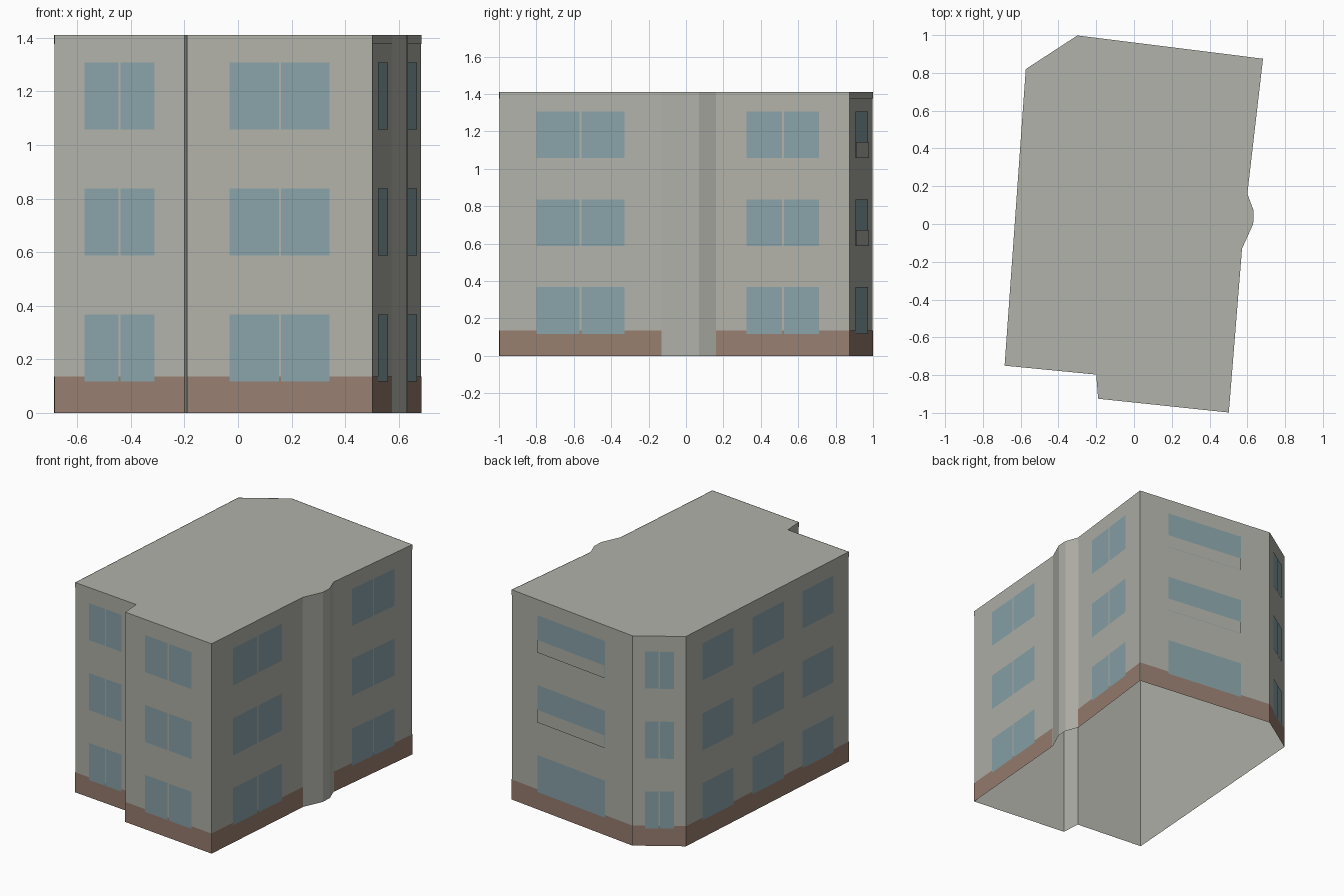
import bpy, bmesh
from mathutils import Vector

if "Cube" in bpy.data.objects:
    bpy.data.objects.remove(bpy.data.objects["Cube"], do_unlink=True)


def material(name, r, g, b):
    m = bpy.data.materials.new(name)
    m.use_nodes = True
    m.diffuse_color = (r, g, b, 1)
    m.node_tree.nodes["Principled BSDF"].inputs["Base Color"].default_value = (r, g, b, 1)
    return m


plaster = material("grey plaster", 0.44, 0.445, 0.40)
glass = material("blue glass", 0.25, 0.367, 0.398)
plinth = material("brown plinth", 0.31, 0.208, 0.16)

HEIGHT, PLINTH_TOP, RIM_BOTTOM = 1.41, 0.135, 1.377
SILLS, WINDOW_H, PARAPET_H = (0.118, 0.588, 1.058), 0.249, 0.085
PANES = [(0.23, 0.495), (0.508, 0.77)]
BALCONY = (0.215, 0.775)

# Footprint corners, each with the panes of the wall that follows it
walls = [
    ((-0.685, -0.75), PANES),
    ((-0.20, -0.797), []),
    ((-0.19, -0.925), PANES),
    ((0.502, -0.998), PANES),
    ((0.572, -0.13), []),
    ((0.631, 0.0), []),
    ((0.634, 0.07), []),
    ((0.60, 0.16), PANES),
    ((0.683, 0.875), [BALCONY]),
    ((-0.30, 0.998), [(0.24, 0.49), (0.52, 0.78)]),
    ((-0.573, 0.82), [(0.10, 0.29), (0.405, 0.60), (0.715, 0.905)]),
]


def add_object(name, bm, mat):
    mesh = bpy.data.meshes.new(name)
    bm.to_mesh(mesh)
    bm.free()
    mesh.materials.append(mat)
    bpy.context.collection.objects.link(bpy.data.objects.new(name, mesh))


def sheet(bm, i, span, low, high, proud):
    """Thin skin on wall i, covering a fraction of its length."""
    a, b = Vector(walls[i][0]), Vector(walls[(i + 1) % len(walls)][0])
    along = (b - a).normalized()
    out = Vector((along.y, -along.x)) * proud
    p, q = (a.lerp(b, u) + out for u in span)
    bm.faces.new([bm.verts.new(v) for v in
                  ((*p, low), (*q, low), (*q, high), (*p, high))])


# Shell: plain walls and flat roof, open underneath
shell = bmesh.new()
bottom = [shell.verts.new((*corner, 0)) for corner, panes in walls]
top = [shell.verts.new((*corner, HEIGHT)) for corner, panes in walls]
for i in range(len(walls)):
    j = (i + 1) % len(walls)
    shell.faces.new((bottom[i], bottom[j], top[j], top[i]))
shell.faces.new(top)
add_object("wall_shell", shell, plaster)

# Skins on the windowed walls: plinth, roof rim and window panes
plinth_bm, rim_bm, glass_bm = bmesh.new(), bmesh.new(), bmesh.new()
for i, (corner, panes) in enumerate(walls):
    if panes:
        sheet(plinth_bm, i, (0, 1), 0, PLINTH_TOP, 0.002)
        sheet(rim_bm, i, (0, 1), RIM_BOTTOM, HEIGHT, 0.002)
    for span in panes:
        for sill in SILLS:
            sheet(glass_bm, i, span, sill, sill + WINDOW_H, 0.004)
add_object("plinth", plinth_bm, plinth)
add_object("roof_rim", rim_bm, plaster)
add_object("windows", glass_bm, glass)

# Balcony parapets over the lower part of the upper back windows
parapet_bm = bmesh.new()
for sill in SILLS[1:]:
    sheet(parapet_bm, 8, BALCONY, sill, sill + PARAPET_H, 0.008)
add_object("balcony_parapets", parapet_bm, plaster)
